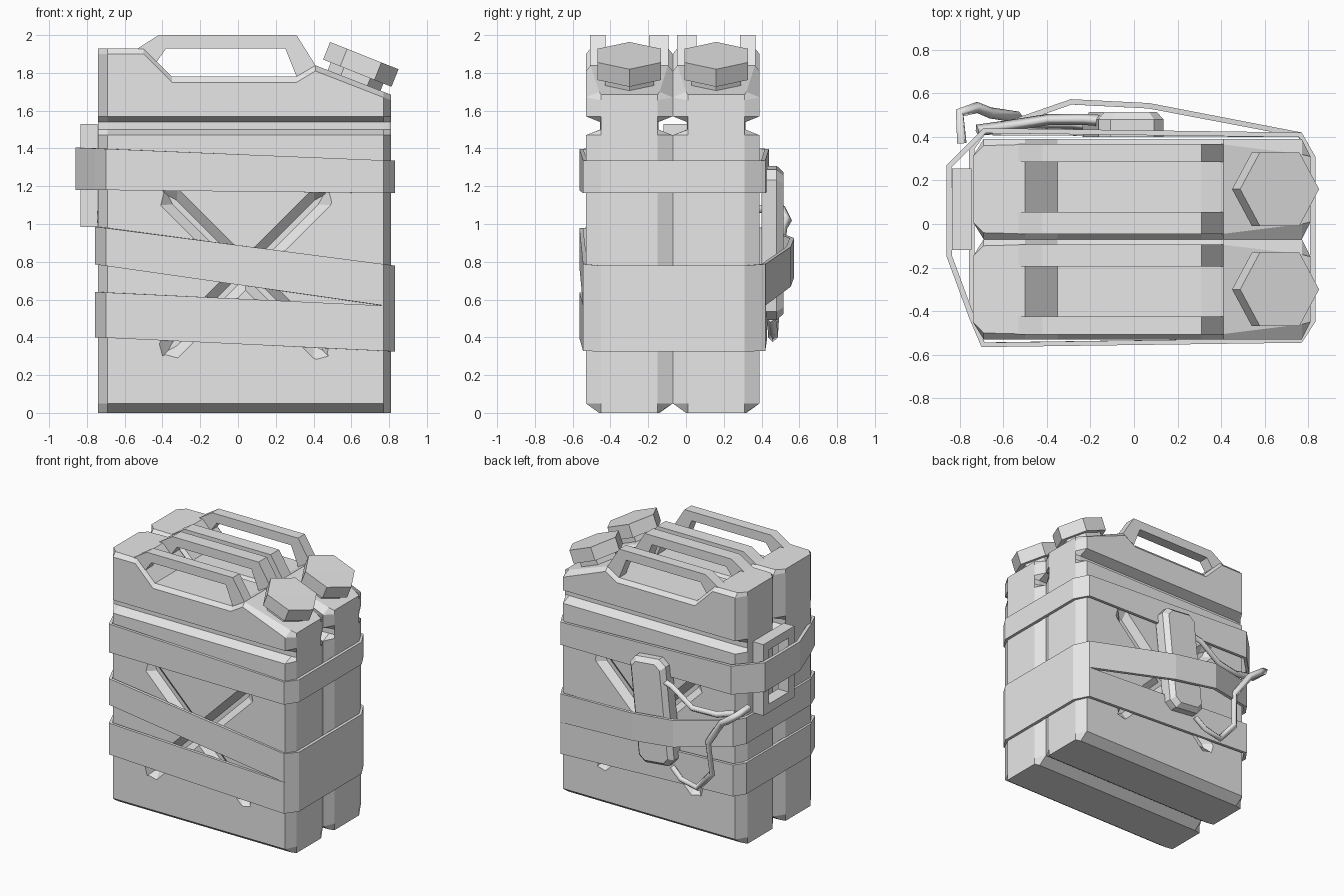
import bpy, bmesh, math
from mathutils import Matrix, Vector

old = bpy.data.objects.get("Cube")
if old:
    bpy.data.objects.remove(old)

grey = bpy.data.materials.new("plain_grey")
grey.use_nodes = True
GREY = (0.8, 0.8, 0.8, 1)
grey.diffuse_color = GREY
grey.node_tree.nodes["Principled BSDF"].inputs["Base Color"].default_value = GREY


def make(name, verts, faces, fix=True):
    me = bpy.data.meshes.new(name)
    me.from_pydata([tuple(v) for v in verts], [], faces)
    if fix:
        bm = bmesh.new()
        bm.from_mesh(me)
        bmesh.ops.recalc_face_normals(bm, faces=bm.faces)
        bm.to_mesh(me)
        bm.free()
    me.materials.append(grey)
    ob = bpy.data.objects.new(name, me)
    bpy.context.collection.objects.link(ob)
    return ob


def loft(name, rings, matrix=None):
    """Skin even-sided rings and close both ends with strips of quads."""
    n, m = len(rings[0]), matrix or Matrix()
    verts = [m @ Vector(p) for r in rings for p in r]
    faces = [(k * n + i, k * n + (i + 1) % n, (k + 1) * n + (i + 1) % n, (k + 1) * n + i)
             for k in range(len(rings) - 1) for i in range(n)]
    for base in (0, (len(rings) - 1) * n):
        faces += [(base + i, base + i + 1, base + n - 2 - i, base + n - 1 - i)
                  for i in range(n // 2 - 1)]
    return make(name, verts, faces)


def box(name, x, y, z):
    return loft(name, [[(x[0], y[0], h), (x[1], y[0], h), (x[1], y[1], h), (x[0], y[1], h)] for h in z])


def apply_modifier(ob, mod):
    bpy.context.view_layer.objects.active = ob
    bpy.ops.object.modifier_apply(modifier=mod.name)


# Can body: horizontal sections with a pinched groove and a recessed top
XS = [-0.74, -0.69, -0.5, -0.35, 0.31, 0.41, 0.77, 0.81]
TOP = [1.93, 1.93, 1.93, 1.78, 1.78, 1.84, 1.70, 1.685]
TOP_Y = [0.15, 0.2, 0.205, 0.205, 0.205, 0.205, 0.16, 0.15]
END_Y = 0.15


def section(cy, heights, half):
    front = [(x, cy - h, z) for x, z, h in zip(XS, heights, half)]
    back = [(x, cy + h, z) for x, z, h in zip(XS, heights, half)]
    return front + back[::-1]


def can_body(name, cy):
    rings = []
    for z, h in ((0, 0.16), (0.05, 0.23), (1.47, 0.23), (1.5, 0.155), (1.54, 0.155), (1.57, 0.23)):
        rings.append(section(cy, [z] * 8, [END_Y] + [h] * 6 + [END_Y]))
    rings.append(section(cy, [z - 0.03 for z in TOP], [END_Y] + [0.23] * 6 + [END_Y]))
    rings.append(section(cy, TOP, TOP_Y))
    return loft(name, rings)


# Diagonal groove cut into the outer face
def cut_cross(body, face_y, side):
    for turn in (45, -45):
        rings = []
        for out, l, w in ((0.02, 0.64, 0.085), (-0.045, 0.58, 0.015)):
            pts = [(-l, 0), (-l + 0.05, -w), (l - 0.05, -w), (l, 0), (l - 0.05, w), (-l + 0.05, w)]
            rings.append([(u, side * out, v) for u, v in pts])
        m = Matrix.Translation((0.04, face_y, 0.74)) @ Matrix.Rotation(math.radians(turn), 4, 'Y')
        cutter = loft("groove_cutter", rings, m)
        cutter.hide_render = True
        mod = body.modifiers.new("groove", 'BOOLEAN')
        mod.operation, mod.solver, mod.object = 'DIFFERENCE', 'EXACT', cutter
        apply_modifier(body, mod)
        bpy.data.objects.remove(cutter)


# Handle arch: strip between outer and inner outlines
ARCH_OUT = [(-0.53, 1.93), (-0.42, 2.0), (0.31, 2.0), (0.41, 1.84)]
ARCH_IN = [(-0.43, 1.86), (-0.38, 1.93), (0.25, 1.93), (0.31, 1.78)]


def handle(name, y0, y1):
    outline = ARCH_OUT + ARCH_IN[::-1]
    return loft(name, [[(x, y, z) for x, z in outline] for y in (y0, y1)])


# Six-sided disc used for the spout and its cap
def hex_disc(name, cx, cy, cz, radius, depth):
    hexagon = [(radius * math.cos(a), radius * math.sin(a)) for a in (i * math.pi / 3 for i in range(6))]
    m = Matrix.Translation((cx, cy, cz)) @ Matrix.Rotation(math.radians(21.7), 4, 'Y')
    return loft(name, [[(u, v, s * depth / 2) for u, v in hexagon] for s in (-1, 1)], m)


for label, cy, side in (("front", -0.30, -1), ("back", 0.16, 1)):
    body = can_body(label + "_can_body", cy)
    cut_cross(body, cy + side * 0.23, side)
    handle(label + "_can_outer_handle", cy + side * 0.207, cy + side * 0.125)
    handle(label + "_can_inner_handle", cy - side * 0.207, cy - side * 0.105)
    hex_disc(label + "_can_spout", 0.612, cy, 1.753, 0.15, 0.14)
    hex_disc(label + "_can_cap", 0.65, cy, 1.845, 0.195, 0.1)


# Straps: closed bands whose edges slope from left to right
def strap(name, path, low, high):
    def level(x, ends):
        return ends[0] + (ends[1] - ends[0]) * (x + 0.75) / 1.58
    n = len(path)
    verts = [(x, y, level(x, e)) for e in (low, high) for x, y in path]
    faces = [(i, (i + 1) % n, n + (i + 1) % n, n + i) for i in range(n)]
    ob = make(name, verts, faces, fix=False)
    mod = ob.modifiers.new("thickness", 'SOLIDIFY')
    mod.thickness, mod.offset = 0.025, -1
    apply_modifier(ob, mod)


FRONT = [(-0.70, -0.565), (0.77, -0.545), (0.832, -0.45), (0.832, 0.31), (0.77, 0.42)]
PLAIN = [(-0.70, 0.43), (-0.757, 0.35), (-0.757, -0.43)]
BUCKLED = [(-0.69, 0.44), (-0.86, 0.27), (-0.86, -0.15), (-0.757, -0.43)]
BULGE = [(0.07, 0.555), (-0.29, 0.573), (-0.5, 0.5)]
strap("upper_strap", FRONT + BUCKLED, (1.18, 1.163), (1.40, 1.335))
strap("slanted_strap", FRONT + BULGE + PLAIN, (0.785, 0.56), (0.985, 0.78))
strap("lower_strap", FRONT + PLAIN, (0.40, 0.325), (0.64, 0.565))

# Buckle frame on the side
BX = (-0.835, -0.745)
for name, z in (("buckle_bottom_bar", (0.985, 1.05)), ("buckle_top_bar", (1.465, 1.53))):
    box(name, BX, (-0.12, 0.255), z)
for name, y in (("buckle_front_bar", (-0.12, -0.05)), ("buckle_back_bar", (0.185, 0.255))):
    box(name, BX, y, (1.05, 1.465))


# Strapped-on pouch with chamfered corners, leaning slightly
def pouch_ring(w, h, c, y):
    half = [(-w + c, -h), (w - c, -h), (w, -h + c), (w, h - c)]
    return [(u, y, v) for u, v in half + [(-u, -v) for u, v in half]]


lean = Matrix.Translation((-0.05, 0, 0.9)) @ Matrix.Rotation(math.radians(6), 4, 'Y')
loft("pouch", [pouch_ring(0.15, 0.4, 0.05, 0.40), pouch_ring(0.15, 0.4, 0.05, 0.48),
               pouch_ring(0.12, 0.37, 0.04, 0.515)], lean)


# Loose cords from the pouch to the corner
def cord(name, points):
    cu = bpy.data.curves.new(name, 'CURVE')
    cu.dimensions = '3D'
    cu.bevel_depth, cu.bevel_resolution, cu.use_fill_caps = 0.026, 0, True
    sp = cu.splines.new('POLY')
    sp.points.add(len(points) - 1)
    for p, co in zip(sp.points, points):
        p.co = (*co, 1)
    cu.materials.append(grey)
    bpy.context.collection.objects.link(bpy.data.objects.new(name, cu))


cord("upper_cord", [(-0.1, 0.47, 1.16), (-0.22, 0.48, 1.13), (-0.39, 0.48, 1.01),
                    (-0.58, 0.45, 1.0), (-0.72, 0.43, 1.04)])
cord("hanging_cord", [(-0.2, 0.45, 0.5), (-0.28, 0.46, 0.43), (-0.42, 0.46, 0.4), (-0.55, 0.47, 0.55),
                      (-0.53, 0.49, 0.79), (-0.66, 0.51, 0.98), (-0.72, 0.535, 1.02),
                      (-0.8, 0.51, 1.08), (-0.79, 0.37, 1.08)])
